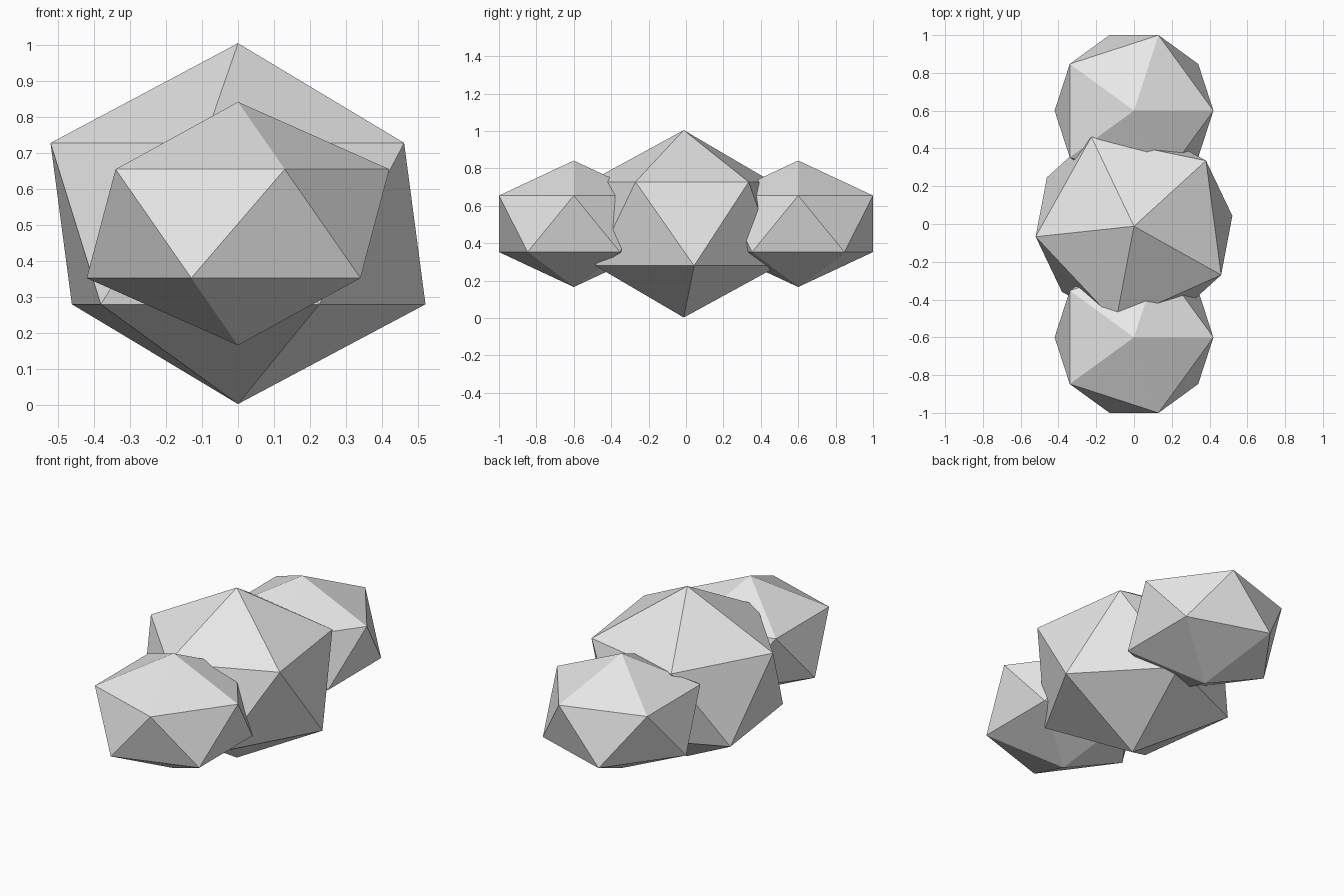
import bpy
from math import radians

cube = bpy.data.objects.get("Cube")
if cube:
    bpy.data.objects.remove(cube, do_unlink=True)

# Single neutral stone colour
stone = bpy.data.materials.new("light_grey")
stone.use_nodes = True
grey = (0.8, 0.8, 0.8, 1)
stone.diffuse_color = grey
for node in stone.node_tree.nodes:
    if node.type == 'BSDF_PRINCIPLED':
        node.inputs["Base Color"].default_value = grey


def add_lump(name, location, scale, turn=0):
    """Flat-shaded, squashed twenty-sided lump."""
    bpy.ops.mesh.primitive_ico_sphere_add(
        subdivisions=1, radius=1, location=location, rotation=(0, 0, radians(turn)))
    lump = bpy.context.object
    lump.name = name
    lump.scale = scale
    lump.data.materials.append(stone)
    bpy.ops.object.shade_flat()
    return lump


# Large middle lump, turned a little
add_lump("middle_lump", (0, -0.012, 0.504), (0.591, 0.575, 0.501), -29.2)

# Two smaller lumps pushed into its front and back
for name, side in (("front_lump", -1), ("back_lump", 1)):
    add_lump(name, (0, side * 0.6, 0.504), (0.47, 0.47, 0.338))
